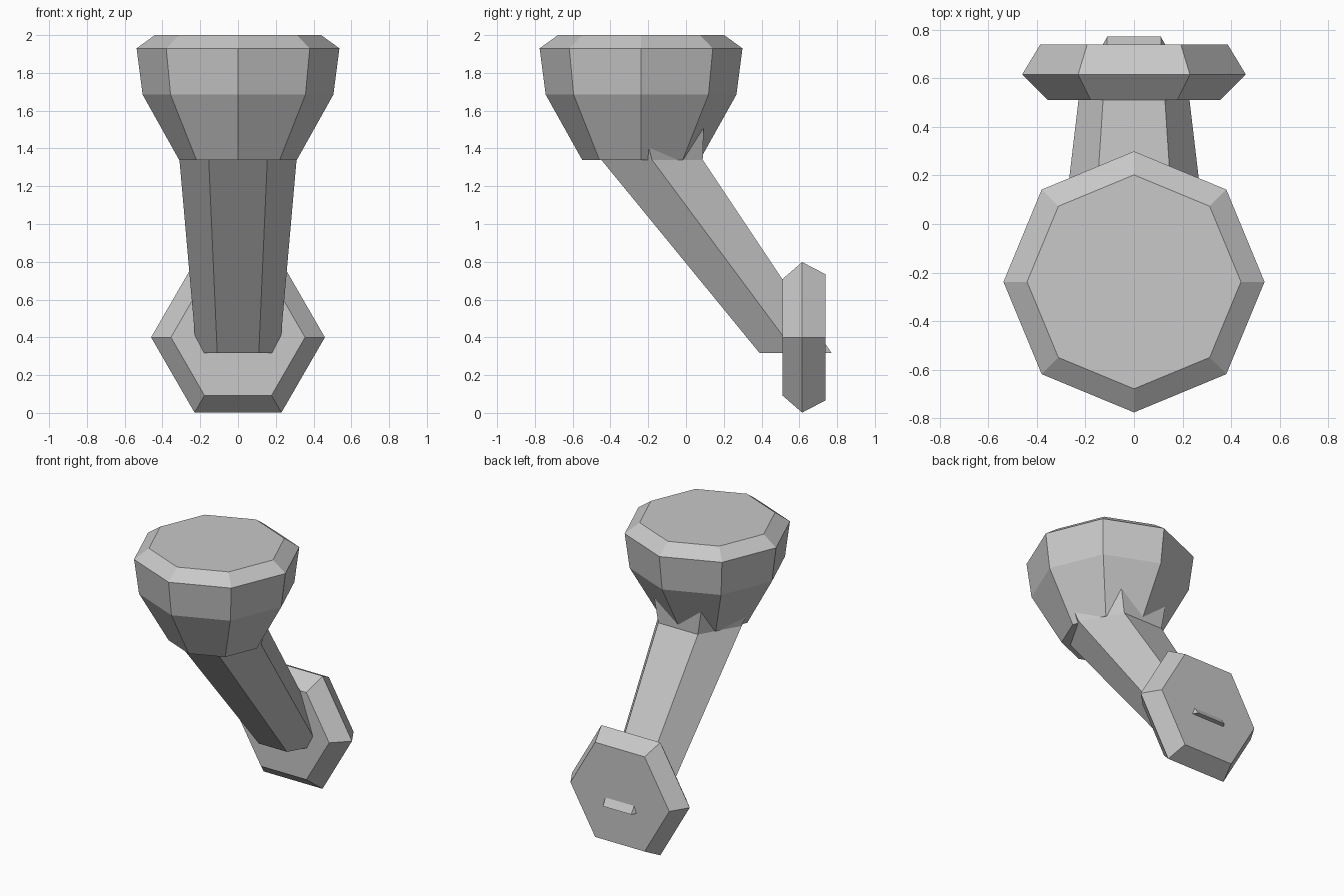
import bpy, bmesh
from math import cos, sin, tau

cube = bpy.data.objects.get("Cube")
if cube:
    bpy.data.objects.remove(cube, do_unlink=True)

# Single plain grey
grey = bpy.data.materials.new("plain grey")
grey.use_nodes = True
colour = (0.58, 0.58, 0.58, 1)
grey.diffuse_color = colour
grey.node_tree.nodes["Principled BSDF"].inputs["Base Color"].default_value = colour


def loft(name, sides, rings, place):
    """Skin a stack of regular polygons; place(u, v, ring) gives each corner."""
    bm = bmesh.new()
    loops = []
    for ring in rings:
        angles = [tau * i / sides for i in range(sides)]
        loops.append([bm.verts.new(place(cos(a), sin(a), ring)) for a in angles])
    for low, high in zip(loops, loops[1:]):
        for i in range(sides):
            j = (i + 1) % sides
            bm.faces.new((low[i], low[j], high[j], high[i]))
    bm.faces.new(loops[0])
    bm.faces.new(loops[-1])
    bmesh.ops.recalc_face_normals(bm, faces=bm.faces)
    mesh = bpy.data.meshes.new(name)
    bm.to_mesh(mesh)
    bm.free()
    mesh.materials.append(grey)
    obj = bpy.data.objects.new(name, mesh)
    bpy.context.collection.objects.link(obj)
    return obj


# Eight-sided knob head: (height, radius)
HEAD_Y = -0.238
loft("knob_head", 8,
     [(1.34, 0.312), (1.685, 0.505), (1.93, 0.537), (2.0, 0.44)],
     lambda u, v, r: (u * r[1], HEAD_Y + v * r[1], r[0]))

# Six-sided slanting stem, flaring inside the head: (height, centre y, radius)
loft("stem", 6,
     [(0.317, 0.58, 0.22), (1.34, -0.18, 0.31), (1.65, -0.258, 0.41)],
     lambda u, v, r: (u * r[2], r[1] + v * r[2], r[0]))

# Six-sided wall plate facing forward: (y, radius)
PLATE_Z = 0.4
loft("mounting_plate", 6,
     [(0.51, 0.355), (0.615, 0.46), (0.738, 0.386)],
     lambda u, v, r: (u * r[1], r[0], PLATE_Z + v * r[1]))
